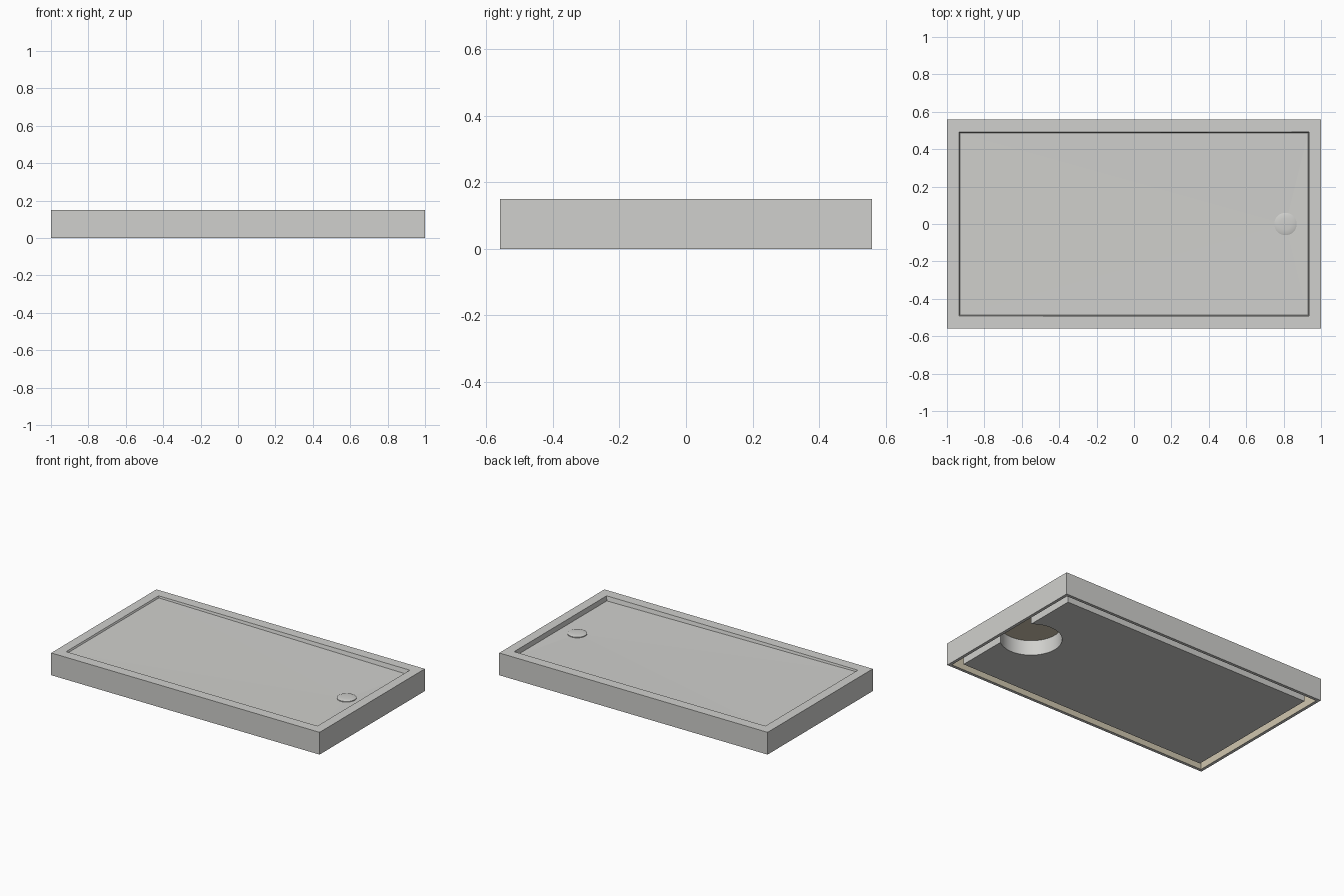
import bpy
import bmesh
from math import acos, cos, sin, pi

cube = bpy.data.objects.get("Cube")
if cube:
    bpy.data.objects.remove(cube, do_unlink=True)


def make_material(name, color):
    mat = bpy.data.materials.new(name)
    mat.use_nodes = True
    mat.diffuse_color = color
    mat.node_tree.nodes["Principled BSDF"].inputs["Base Color"].default_value = color
    return mat


def finish(name, bm, materials, smooth=False):
    mesh = bpy.data.meshes.new(name)
    bm.to_mesh(mesh)
    bm.free()
    for mat in materials:
        mesh.materials.append(mat)
    obj = bpy.data.objects.new(name, mesh)
    bpy.context.collection.objects.link(obj)
    if smooth:
        bpy.ops.object.select_all(action="DESELECT")
        obj.select_set(True)
        bpy.context.view_layer.objects.active = obj
        bpy.ops.object.shade_smooth_by_angle(angle=pi / 6)
    return obj


light_grey = make_material("light grey", (0.63, 0.63, 0.61, 1))
beige = make_material("beige", (0.63, 0.57, 0.43, 1))

DRAIN_X = 0.81
CEILING = 0.10
TOP = 0.15


def rectangle(bm, hx, hy, z_left, z_right=None):
    z_right = z_left if z_right is None else z_right
    corners = ((-hx, -hy, z_left), (hx, -hy, z_right),
               (hx, hy, z_right), (-hx, hy, z_left))
    return [bm.verts.new(c) for c in corners]


# Tray shell: beige inner lining, grey skirt and rim, floor falling to the drain
bm = bmesh.new()
loops = [
    rectangle(bm, 0.98, 0.54, CEILING),
    rectangle(bm, 0.98, 0.54, 0),
    rectangle(bm, 1, 0.56, 0),
    rectangle(bm, 1, 0.56, TOP),
    rectangle(bm, 0.936, 0.492, TOP),
    rectangle(bm, 0.931, 0.487, 0.139, 0.119),
]
lining = [bm.faces.new(loops[0][::-1])]
for ring, (low, high) in enumerate(zip(loops, loops[1:])):
    for i in range(4):
        j = (i + 1) % 4
        face = bm.faces.new((low[i], low[j], high[j], high[i]))
        if ring == 0:
            lining.append(face)
for face in lining:
    face.material_index = 1
drain_point = bm.verts.new((DRAIN_X, 0, 0.115))
for i in range(4):
    bm.faces.new((loops[-1][i], loops[-1][(i + 1) % 4], drain_point))
bmesh.ops.recalc_face_normals(bm, faces=bm.faces)
finish("tray_shell", bm, [light_grey, beige])

# Support block under the floor, with a round drain recess through one end
HX, HY, RADIUS, STEPS = 0.93, 0.49, 0.187, 40
start = acos((HX - DRAIN_X) / RADIUS)
outline = [(-HX, -HY), (HX, -HY)]
for i in range(STEPS + 1):
    a = -start - (2 * pi - 2 * start) * i / STEPS
    outline.append((DRAIN_X + RADIUS * cos(a), RADIUS * sin(a)))
outline += [(HX, HY), (-HX, HY)]
bm = bmesh.new()
base = bm.faces.new([bm.verts.new((x, y, 0)) for x, y in outline])
raised = bmesh.ops.extrude_face_region(bm, geom=[base], use_keep_orig=True)
bmesh.ops.translate(bm, vec=(0, 0, CEILING),
                    verts=[g for g in raised["geom"] if isinstance(g, bmesh.types.BMVert)])
bmesh.ops.recalc_face_normals(bm, faces=bm.faces)
finish("support_block", bm, [light_grey], smooth=True)

# Drain cover: low domed disc
bm = bmesh.new()
profile = [(0.06, 0.112), (0.06, 0.121), (0.052, 0.124), (0.03, 0.126), (0, 0.1265)]
points = [bm.verts.new((DRAIN_X + r, 0, z)) for r, z in profile]
edges = [bm.edges.new(pair) for pair in zip(points, points[1:])]
bmesh.ops.spin(bm, geom=points + edges, cent=(DRAIN_X, 0, 0), axis=(0, 0, 1),
               angle=2 * pi, steps=40)
bmesh.ops.remove_doubles(bm, verts=bm.verts, dist=0.0002)
bmesh.ops.recalc_face_normals(bm, faces=bm.faces)
finish("drain_cover", bm, [light_grey], smooth=True)
